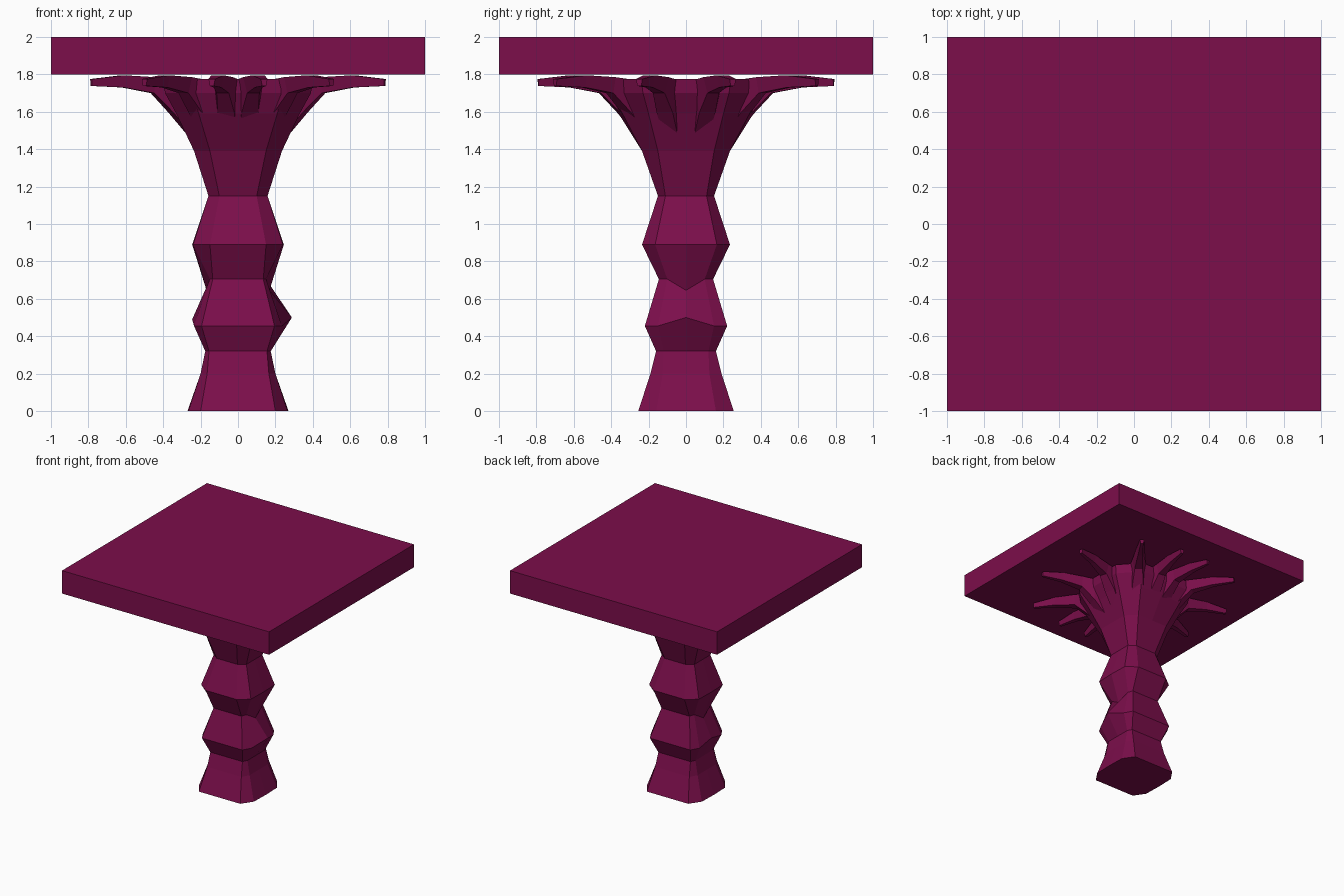
import bpy, bmesh, math
from mathutils import Vector

if "Cube" in bpy.data.objects:
    bpy.data.objects.remove(bpy.data.objects["Cube"])

mat = bpy.data.materials.new("dark magenta")
mat.diffuse_color = (0.2, 0.0044, 0.07, 1)
mat.use_nodes = True
mat.node_tree.nodes["Principled BSDF"].inputs["Base Color"].default_value = mat.diffuse_color


def finish(bm, name):
    bmesh.ops.recalc_face_normals(bm, faces=bm.faces)
    me = bpy.data.meshes.new(name)
    bm.to_mesh(me)
    bm.free()
    me.materials.append(mat)
    ob = bpy.data.objects.new(name, me)
    bpy.context.collection.objects.link(ob)
    return ob


def loft(bm, rings):
    loops = [[bm.verts.new(p) for p in r] for r in rings]
    n = len(loops[0])
    for a, b in zip(loops, loops[1:]):
        for i in range(n):
            j = (i + 1) % n
            bm.faces.new((a[i], a[j], b[j], b[i]))
    bm.faces.new(loops[0][::-1])
    bm.faces.new(loops[-1])
    return loops


# Table top slab
bm = bmesh.new()
bmesh.ops.create_cube(bm, size=1)
for v in bm.verts:
    v.co = (v.co.x * 2, v.co.y * 2, 1.9 + v.co.z * 0.2)
finish(bm, "table_top")


# Trunk: chamfered-square rings with middle points on the left and right sides
def ring(z, x, y, a, b, mid_x=None, mid_z=None):
    m = mid_x or x
    mz = mid_z or z
    return [(x, -b, z), (m, 0, mz), (x, b, z), (a, y, z), (0, y, z), (-a, y, z),
            (-x, b, z), (-m, 0, mz), (-x, -b, z), (-a, -y, z), (0, -y, z), (a, -y, z)]


bm = bmesh.new()
loops = loft(bm, [
    ring(0, .265, .255, .2, .16, .27),
    ring(.2, .2, .19, .165, .125),
    ring(.32, .175, .16, .155, .12),
    ring(.455, .235, .22, .195, .15, .245, .49),
    ring(.705, .15, .145, .135, .10, .168, .645),
    ring(.89, .24, .235, .15, .165, .245),
    ring(1.15, .158, .15, .10, .11),
    ring(1.39, .235, .235, .15, .15),
    ring(1.59, .33, .34, .21, .20),
    ring(1.70, .39, .40, .24, .23),
    ring(1.775, .40, .41, .25, .24),
])
# Knot on the right side
loops[3][1].co = (.288, 0, .50)
# Brow points where the flare begins
loops[8][4].co.y, loops[8][10].co.y = .36, -.36
finish(bm, "trunk")

# Branches spreading under the top, mirrored into four quarters
# stations: radius, half width, bottom z, top z
stations = [(.24, .065, 1.45, 1.74), (.36, .075, 1.595, 1.77), (.46, .055, 1.70, 1.785),
            (.62, .034, 1.73, 1.795), (.79, .018, 1.738, 1.775)]
bm = bmesh.new()
for sx in (1, -1):
    for sy in (1, -1):
        for tx, ty in ((.785, .25), (.5, .7), (.14, .79)):
            tip = Vector((tx * sx, ty * sy, 0))
            k = tip.length / .79
            d = tip.normalized()
            s = Vector((-d.y, d.x, 0))
            rings = []
            for r, w, lo, hi in stations:
                c = d * r * k
                rings.append([c - s * w * .6 + Vector((0, 0, lo)), c + s * w * .6 + Vector((0, 0, lo)),
                              c + s * w + Vector((0, 0, hi)), c - s * w + Vector((0, 0, hi))])
            loft(bm, rings)
finish(bm, "branches")
